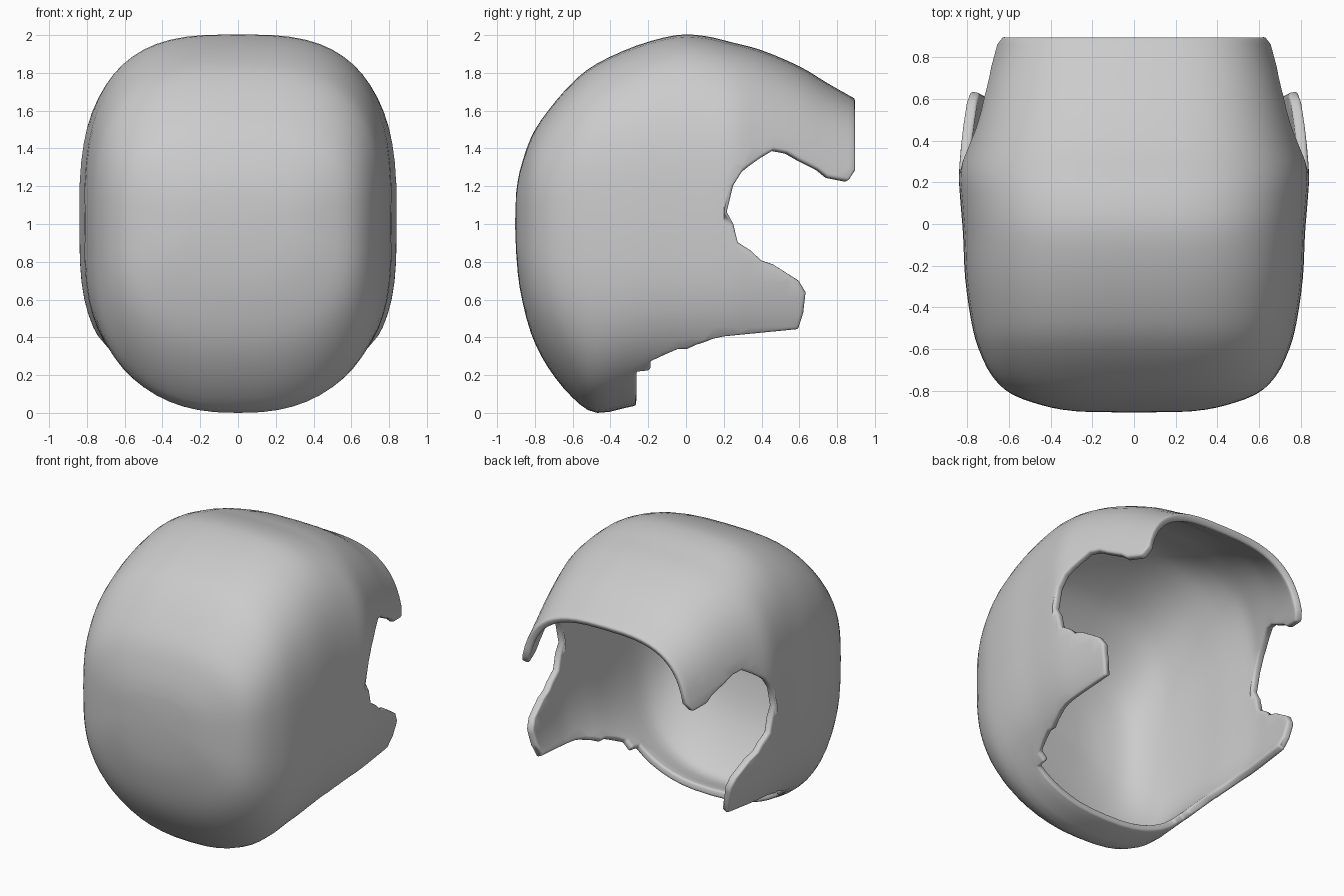
import bpy, bmesh, math
from mathutils import Vector

cube = bpy.data.objects.get("Cube")
if cube:
    bpy.data.objects.remove(cube)

# Shell stations from closed back to open face: y, top z, bottom z, upper half width, lower half width
STATIONS = [
    (-.9, 1.16, .86, .26, .26), (-.88, 1.28, .66, .40, .40), (-.82, 1.46, .42, .58, .58),
    (-.73, 1.60, .24, .68, .68), (-.6, 1.75, .08, .745, .745), (-.47, 1.85, 0, .78, .78),
    (-.26, 1.945, .04, .81, .81), (-.05, 2, .06, .82, .82), (.1, 1.995, .06, .832, .832),
    (.25, 1.96, .06, .84, .84), (.4, 1.92, .06, .80, .83), (.6, 1.835, .06, .74, .81),
    (.75, 1.745, .06, .695, .79), (.9, 1.66, .06, .65, .78)]

# Side outline of the open region: temple tab, eye notch, cheek tab, hem and nape
OPENING = [
    (1.2, 1.45), (.897, 1.42), (.88, 1.26), (.81, 1.235), (.66, 1.31), (.55, 1.365),
    (.45, 1.375), (.37, 1.34), (.29, 1.27), (.245, 1.18), (.225, 1.04), (.28, .90),
    (.43, .805), (.58, .72), (.632, .61), (.615, .46), (.56, .435), (.2, .40), (.04, .35),
    (-.12, .30), (-.22, .22), (-.28, .14), (-.26, .05), (-.26, -.2), (1.2, -.2)]
RING, STEPS, MID = 64, 3, 1.0


def smooth_stations(rows, steps):
    """Catmull-Rom interpolation through the stations."""
    out = []
    for i in range(len(rows) - 1):
        a, b, c, d = (rows[min(max(k, 0), len(rows) - 1)] for k in range(i - 1, i + 3))
        for s in range(steps):
            t = s / steps
            out.append([.5 * (2 * q + (r - p) * t + (2 * p - 5 * q + 4 * r - u) * t * t
                              + (3 * q - p - 3 * r + u) * t ** 3)
                        for p, q, r, u in zip(a, b, c, d)])
    return out + [list(rows[-1])]


def ring_points(y, top, bottom, w_up, w_low):
    """Rounded-square section, with a soft change of width at eye level."""
    for k in range(RING):
        a = 2 * math.pi * k / RING
        c, s = math.cos(a), math.sin(a)
        n = 3.0 if s > 0 else 2.5 + .5 * max(s + 1, 0)
        z = MID + (top - MID if s > 0 else MID - bottom) * math.copysign(abs(s) ** (2 / n), s)
        f = min(max((z - .85) / .45, 0), 1)
        f = f * f * (3 - 2 * f)
        w = w_low + (w_up - w_low) * f
        yield Vector((w * math.copysign(abs(c) ** (2 / n), c), y, z))


def inside(y, z, poly):
    hit = False
    for (y0, z0), (y1, z1) in zip(poly, poly[1:] + poly[:1]):
        if (z0 > z) != (z1 > z) and y < y0 + (z - z0) * (y1 - y0) / (z1 - z0):
            hit = not hit
    return hit


def near(face, p, q):
    c = face.calc_center_median()
    c = Vector((c.y, c.z))
    t = min(max((c - p).dot(q - p) / (q - p).length_squared, 0), 1)
    return (c - p.lerp(q, t)).length < .13


# Closed-back shell surface
bm = bmesh.new()
rings = [[bm.verts.new(p) for p in ring_points(*row)] for row in smooth_stations(STATIONS, STEPS)]
for a, b in zip(rings, rings[1:]):
    for k in range(RING):
        j = (k + 1) % RING
        bm.faces.new((a[k], a[j], b[j], b[k]))
pole = bm.verts.new((0, -.905, MID))
for k in range(RING):
    bm.faces.new((pole, rings[0][(k + 1) % RING], rings[0][k]))
bmesh.ops.recalc_face_normals(bm, faces=bm.faces[:])

# Cut the surface along the opening outline, then drop what lies within it
for p, q in zip(OPENING, OPENING[1:]):
    p, q = Vector(p), Vector(q)
    faces = [f for f in bm.faces if near(f, p, q)]
    geom = set(faces)
    for f in faces:
        geom.update(f.edges)
        geom.update(f.verts)
    d = q - p
    bmesh.ops.bisect_plane(bm, geom=list(geom), dist=.003, plane_co=(0, p.x, p.y),
                           plane_no=(0, -d.y, d.x))
gone = []
for f in bm.faces:
    c = f.calc_center_median()
    if inside(c.y, c.z, OPENING):
        gone.append(f)
bmesh.ops.delete(bm, geom=gone, context='FACES')
bmesh.ops.remove_doubles(bm, verts=bm.verts[:], dist=.008)

mesh = bpy.data.meshes.new("helmet_shell")
bm.to_mesh(mesh)
bm.free()
shell = bpy.data.objects.new("helmet_shell", mesh)
bpy.context.collection.objects.link(shell)

# Plain grey material
grey = bpy.data.materials.new("plain_grey")
grey.use_nodes = True
color = (.6, .6, .6, 1)
grey.diffuse_color = color
grey.node_tree.nodes["Principled BSDF"].inputs["Base Color"].default_value = color
mesh.materials.append(grey)

# Wall thickness and softened rim
wall = shell.modifiers.new("wall", 'SOLIDIFY')
wall.thickness = .05
wall.offset = -1
rim = shell.modifiers.new("soft_rim", 'BEVEL')
rim.width = .016
rim.segments = 3
rim.limit_method = 'ANGLE'
rim.angle_limit = math.radians(55)
rim.use_clamp_overlap = False

bpy.ops.object.select_all(action='DESELECT')
shell.select_set(True)
bpy.context.view_layer.objects.active = shell
bpy.ops.object.shade_smooth_by_angle(angle=math.radians(60))
